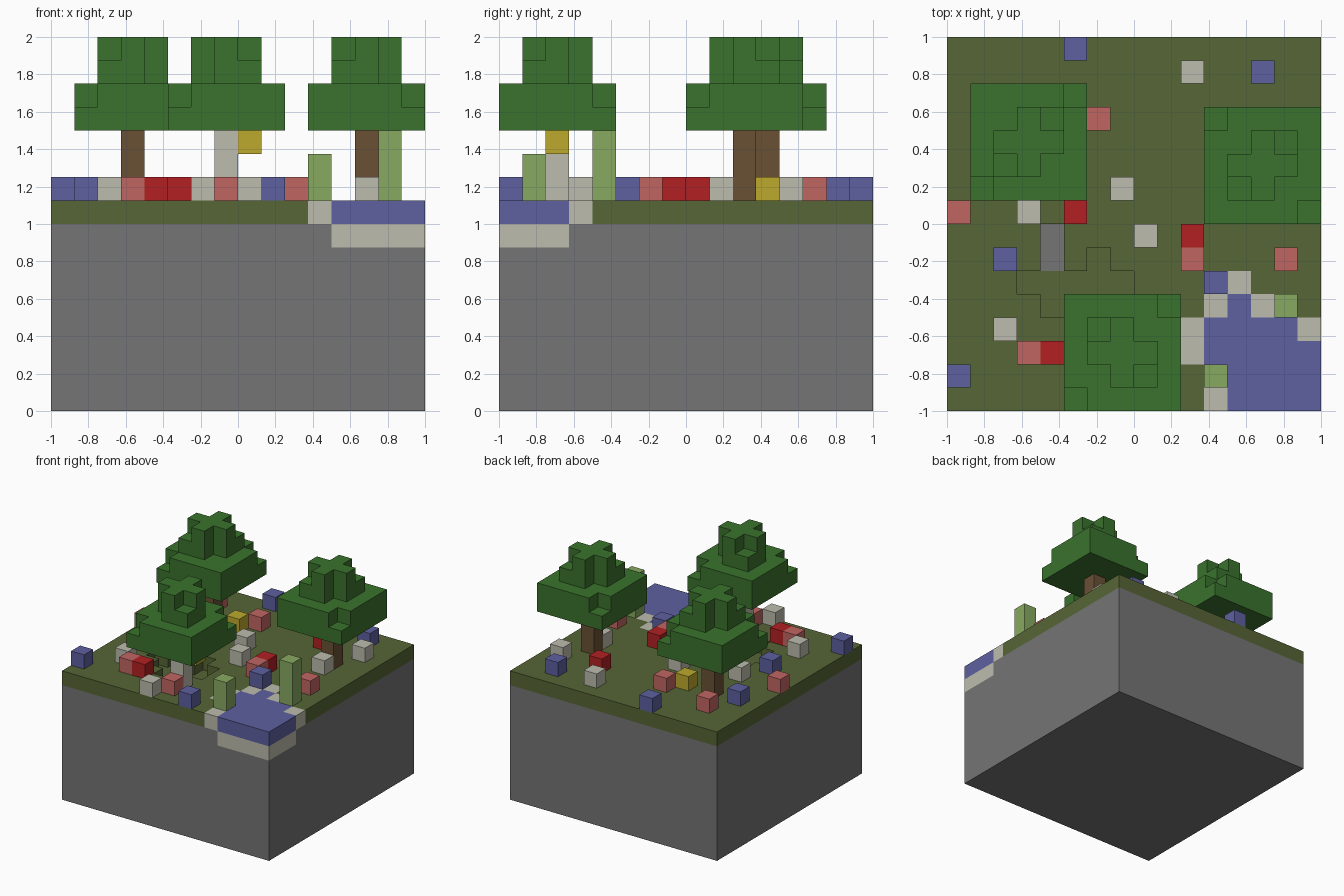
import bpy, bmesh, math
from mathutils import Vector

if "Cube" in bpy.data.objects:
    bpy.data.objects.remove(bpy.data.objects["Cube"])

CELL = 0.125          # the block is a 16 x 16 x 16 grid of cells
SIZE = 16


def to_linear(c):
    c /= 255
    return c / 12.92 if c <= 0.04045 else ((c + 0.055) / 1.055) ** 2.4


def material(name, r, g, b):
    m = bpy.data.materials.new(name)
    m.use_nodes = True
    col = (to_linear(r), to_linear(g), to_linear(b), 1)
    m.diffuse_color = col
    m.node_tree.nodes["Principled BSDF"].inputs["Base Color"].default_value = col
    return m


stone = material("stone grey", 117, 117, 117)
grass = material("grass olive", 86, 102, 54)
blue = material("water blue", 94, 96, 160)
sand = material("pale sand", 188, 188, 174)
leaf = material("leaf green", 58, 114, 45)
bark = material("bark brown", 106, 81, 53)
pink = material("petal pink", 192, 102, 98)
red = material("petal red", 178, 32, 34)
yellow = material("honey yellow", 190, 170, 45)
reed = material("reed green", 136, 170, 97)

# Ground plan, back row first: . grass, ~ water, s sand, o hollow,
# g bare stone, and flowers b blue, w pale, p pink, r red, y yellow
PLAN = [
    ".....b..........",
    "..........w..b..",
    "..p.............",
    "......p....r..w.",
    ".b...y..........",
    "................",
    ".......w.....w..",
    "p..w.r..........",
    "....g...w.r.....",
    "..b.g.o...p...p.",
    "...ooooo...bs...",
    "....oooo...s~ss.",
    "..w..oo...s~~~~s",
    "...pr.....s~~~~~",
    "b......p...s~~~~",
    "......w..b.s~~~~",
]
FLOWERS = {"b": ("blue_flowers", blue), "w": ("pale_flowers", sand),
           "p": ("pink_flowers", pink), "r": ("red_flowers", red),
           "y": ("yellow_flower", yellow)}
GROUND, TURF, ABOVE = 7, 8, 9   # layer numbers

parts = {}      # name -> (material, set of cells)
occupied = set()


def add(name, mat, *cells):
    parts.setdefault(name, (mat, set()))[1].update(cells)
    occupied.update(cells)


# Ground, pond and flowers
for row, line in enumerate(PLAN):
    j = SIZE - 1 - row
    for i, mark in enumerate(line):
        add("stone_base", stone, *[(i, j, k) for k in range(GROUND)])
        bed = (i, j, GROUND)
        top = (i, j, TURF)
        if mark == "~":
            add("pond_bed", sand, bed)
            add("pond_water", blue, top)
        elif mark == "o":
            add("hollow_floor", grass, bed)
        else:
            add("stone_base", stone, bed)
            if mark == "s":
                add("pond_shore", sand, top)
            elif mark != "g":
                add("grass_layer", grass, top)
        if mark in FLOWERS:
            add(*FLOWERS[mark], (i, j, ABOVE))

# Reeds by the pond
for name, i, j, height in (("short_reed", 11, 1, 2), ("tall_reed", 14, 4, 3)):
    add(name, reed, *[(i, j, ABOVE + k) for k in range(height)])


def tree(name, ci, cj, bark_mat, lower_diagonal, upper_diagonal):
    """Trunk and stepped crown; each diagonal picks the pair of odd corners."""
    add(name + "_trunk", bark_mat, *[(ci, cj, ABOVE + k) for k in range(3)])
    crown = []
    for dx in range(-2, 3):
        for dy in range(-2, 3):
            cell = lambda k: (ci + dx, cj + dy, ABOVE + k)
            crown.append(cell(3))
            # wide layer loses two opposite corners
            if dx * dy != 4 * lower_diagonal:
                crown.append(cell(4))
            # narrow layer gains two corners, the tip is a plain cross
            if max(abs(dx), abs(dy)) < 2:
                if dx * dy in (0, upper_diagonal):
                    crown.append(cell(5))
                if dx * dy == 0:
                    crown.append(cell(6))
    add(name + "_crown", leaf, *crown)


tree("back_tree", 3, 11, bark, 1, 1)
tree("front_tree", 7, 2, sand, 1, -1)
tree("side_tree", 13, 10, bark, -1, 1)
add("hive", yellow, (8, 2, 11))


def build(name, mat, cells):
    """Mesh of the outer faces of a set of cells."""
    bm = bmesh.new()
    for c in cells:
        for axis in range(3):
            for sign in (-1, 1):
                n = [0, 0, 0]
                n[axis] = sign
                if tuple(a + b for a, b in zip(c, n)) in occupied:
                    continue
                n = Vector(n)
                u = Vector([float((axis + 1) % 3 == q) for q in range(3)])
                v = n.cross(u)
                mid = Vector(c) + Vector((0.5, 0.5, 0.5)) + n / 2
                ring = [mid - u / 2 - v / 2, mid + u / 2 - v / 2,
                        mid + u / 2 + v / 2, mid - u / 2 + v / 2]
                bm.faces.new([bm.verts.new(
                    (p.x * CELL - 1, p.y * CELL - 1, p.z * CELL)) for p in ring])
    bmesh.ops.remove_doubles(bm, verts=bm.verts, dist=0.001)
    bmesh.ops.dissolve_limit(bm, angle_limit=math.radians(1),
                             verts=bm.verts, edges=bm.edges)
    mesh = bpy.data.meshes.new(name)
    bm.to_mesh(mesh)
    bm.free()
    mesh.materials.append(mat)
    bpy.context.collection.objects.link(bpy.data.objects.new(name, mesh))


for name, (mat, cells) in parts.items():
    build(name, mat, cells)
